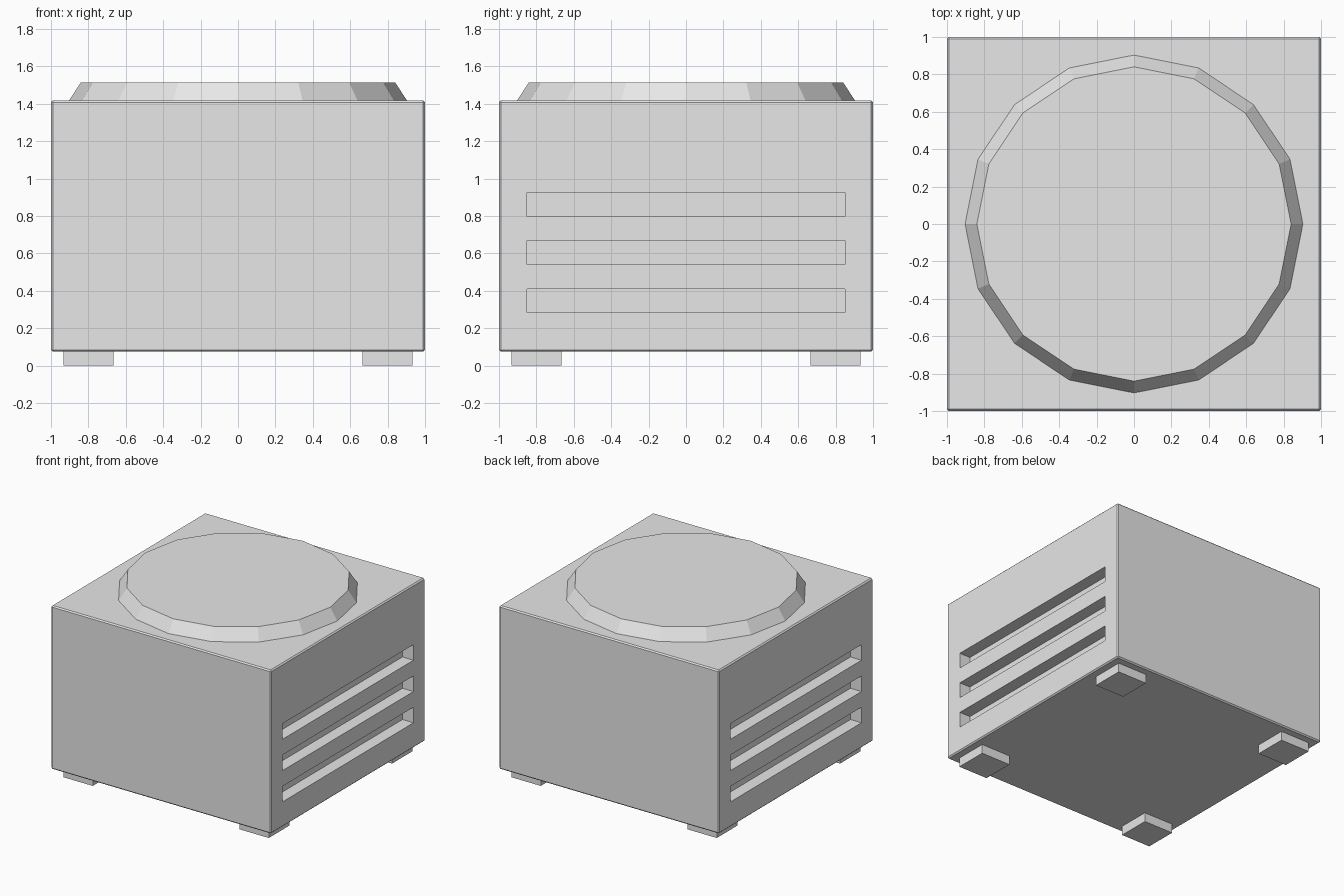
import bpy
import bmesh
from math import pi
from mathutils import Matrix, Vector

cube = bpy.data.objects.get("Cube")
if cube:
    bpy.data.objects.remove(cube, do_unlink=True)

GREY = (0.8, 0.8, 0.8, 1)
material = bpy.data.materials.new("light grey")
material.use_nodes = True
material.diffuse_color = GREY
material.node_tree.nodes["Principled BSDF"].inputs["Base Color"].default_value = GREY


def add_box(bm, center, size):
    matrix = Matrix.Translation(center) @ Matrix.Diagonal(Vector(size).to_4d())
    bmesh.ops.create_cube(bm, size=1, matrix=matrix)


def make_object(name, bm):
    mesh = bpy.data.meshes.new(name)
    bm.to_mesh(mesh)
    bm.free()
    mesh.materials.append(material)
    obj = bpy.data.objects.new(name, mesh)
    bpy.context.collection.objects.link(obj)
    return obj


BOTTOM, TOP = 0.075, 1.418

# Case with a fine bevel on every edge
bm = bmesh.new()
add_box(bm, (0, 0, (BOTTOM + TOP) / 2), (2, 2, TOP - BOTTOM))
bmesh.ops.bevel(bm, geom=bm.edges[:], offset=0.01, segments=1, affect='EDGES')
case = make_object("case", bm)

# Three vent slots sunk into each side
bm = bmesh.new()
for side in (-1, 1):
    for row in range(3):
        add_box(bm, (side, 0, 0.347 + 0.257 * row), (0.2, 1.7, 0.128))
cutter = make_object("vent_cutter", bm)
cutter.hide_render = True

cut = case.modifiers.new("vents", 'BOOLEAN')
cut.operation = 'DIFFERENCE'
cut.solver = 'EXACT'
cut.object = cutter
bpy.context.view_layer.objects.active = case
bpy.ops.object.modifier_apply(modifier=cut.name)
bpy.data.objects.remove(cutter, do_unlink=True)

# Tapered sixteen-sided plate on top
bm = bmesh.new()
height = 1.515 - TOP
spin = Matrix.Rotation(pi / 2, 4, 'Z')
bmesh.ops.create_cone(bm, cap_ends=True, segments=16, radius1=0.903, radius2=0.84,
                      depth=height,
                      matrix=Matrix.Translation((0, 0, TOP + height / 2)) @ spin)
make_object("top_plate", bm)

# Square feet at the corners
for x, x_name in ((-1, "right"), (1, "left")):
    for y, y_name in ((-1, "front"), (1, "back")):
        bm = bmesh.new()
        add_box(bm, (0.8 * x, 0.8 * y, 0.04), (0.267, 0.267, 0.08))
        make_object(f"{y_name}_{x_name}_foot", bm)
